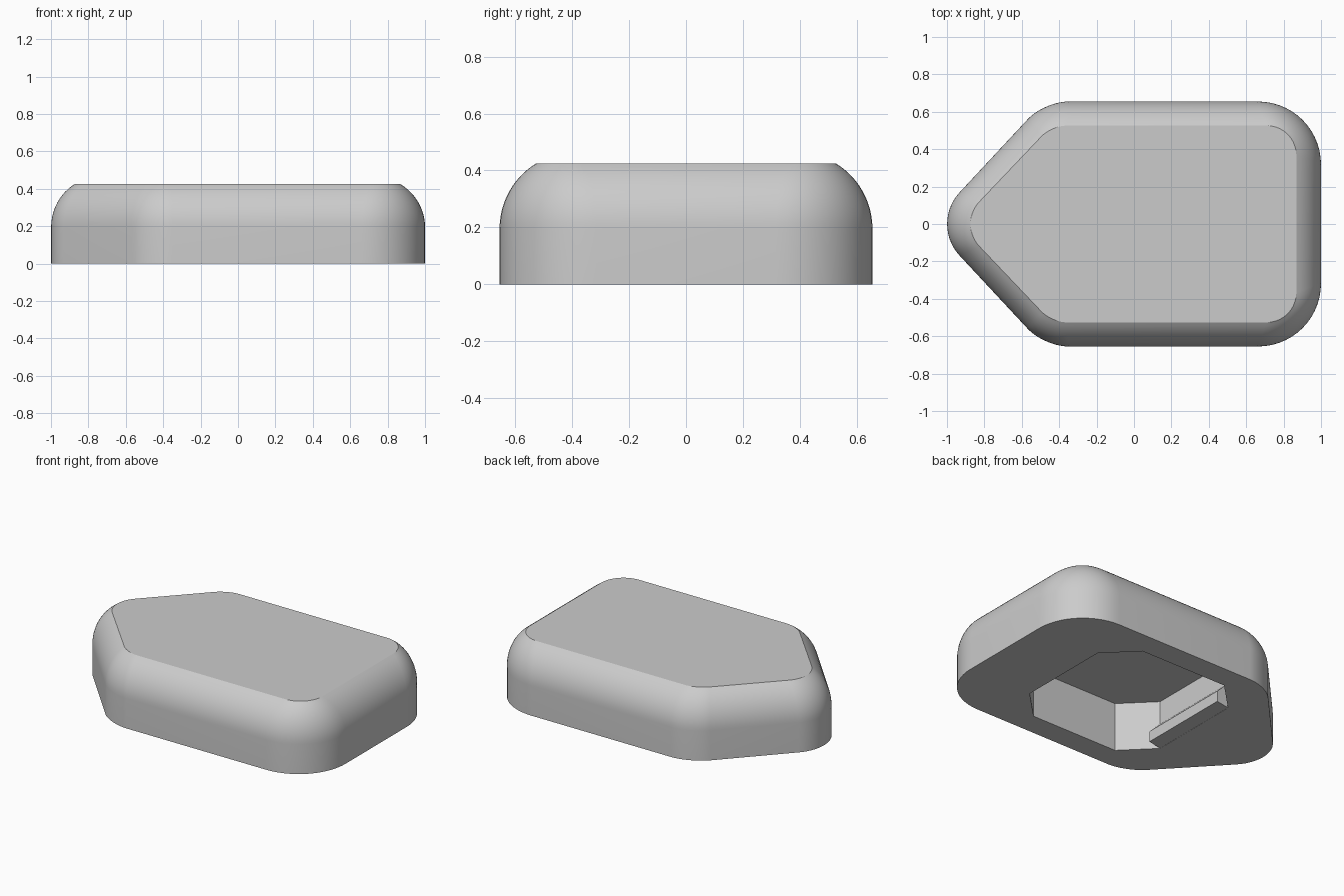
import bpy, bmesh, math
from mathutils import Vector

if "Cube" in bpy.data.objects:
    bpy.data.objects.remove(bpy.data.objects["Cube"])

grey = bpy.data.materials.new("light grey")
grey.diffuse_color = (0.6, 0.6, 0.6, 1)
grey.use_nodes = True
grey.node_tree.nodes["Principled BSDF"].inputs["Base Color"].default_value = grey.diffuse_color


def lerp(a, b, t):
    return a + (b - a) * t


def make_object(name, bm):
    bmesh.ops.recalc_face_normals(bm, faces=bm.faces[:])
    mesh = bpy.data.meshes.new(name)
    bm.to_mesh(mesh)
    bm.free()
    obj = bpy.data.objects.new(name, mesh)
    bpy.context.collection.objects.link(obj)
    mesh.materials.append(grey)
    return obj


def loft(name, rings):
    """Skin a stack of equal-length rings and cap both ends."""
    bm = bmesh.new()
    rows = [[bm.verts.new(p) for p in ring] for ring in rings]
    n = len(rows[0])
    for a, b in zip(rows, rows[1:]):
        for i in range(n):
            j = (i + 1) % n
            bm.faces.new((a[i], a[j], b[j], b[i]))
    bm.faces.new(rows[0][::-1])
    bm.faces.new(rows[-1])
    return make_object(name, bm)


def outline(t, z, steps=14):
    """Rounded five-sided outline; t goes from outer wall (0) to top face (1)."""
    tip, tip_r = lerp(-1.09, -0.94, t), lerp(0.23, 0.165, t)
    sx, sy, side_r = lerp(-0.48, -0.44, t), lerp(0.655, 0.526, t), lerp(0.13, 0.08, t)
    bx, back_r = lerp(1.0, 0.868, t), lerp(0.34, 0.16, t)
    corners = [(tip, 0, tip_r), (sx, -sy, side_r), (bx, -sy, back_r),
               (bx, sy, back_r), (sx, sy, side_r)]
    pts = []
    for i, (x, y, r) in enumerate(corners):
        v = Vector((x, y, z))
        ends = []
        for k in (i - 1, (i + 1) % 5):
            d = Vector((corners[k][0], corners[k][1], z)) - v
            ends.append(v + d.normalized() * r)
        a, b = ends
        ha, hb = a.lerp(v, 0.56), b.lerp(v, 0.56)
        for s in range(steps + 1):
            u = s / steps
            w = 1 - u
            pts.append(a * w**3 + ha * 3 * w * w * u + hb * 3 * w * u * u + b * u**3)
    return pts


# body: vertical wall, then a rounded shoulder up to the flat top
wall_z, top_z, sweep, arcs = 0.195, 0.425, math.radians(59), 12
rings = [outline(0, 0)]
for i in range(arcs + 1):
    a = sweep * i / arcs
    rings.append(outline((1 - math.cos(a)) / (1 - math.cos(sweep)),
                         wall_z + (top_z - wall_z) * math.sin(a) / math.sin(sweep)))
body = loft("body", rings)

# pocket: square recess with chamfered corners in the underside
x0, x1, hy, c = -0.465, 0.545, 0.503, 0.19
octagon = [(x0 + c, -hy), (x1 - c, -hy), (x1, -hy + c), (x1, hy - c),
           (x1 - c, hy), (x0 + c, hy), (x0, hy - c), (x0, -hy + c)]
cutter = loft("pocket_cutter", [[(x, y, z) for x, y in octagon] for z in (-0.1, 0.32)])
cutter.hide_render = True
mod = body.modifiers.new("pocket", 'BOOLEAN')
mod.operation = 'DIFFERENCE'
mod.solver = 'EXACT'
mod.object = cutter
bpy.context.view_layer.objects.active = body
body.select_set(True)
bpy.ops.object.modifier_apply(modifier=mod.name)
bpy.data.objects.remove(cutter)
bpy.ops.object.select_all(action='DESELECT')
body.select_set(True)
bpy.ops.object.shade_smooth_by_angle(angle=math.radians(24))

# retaining rib along the pocket wall nearest the pointed end
profile = [(-0.01, 0.001), (0, 0.001), (0.083, 0.015), (0.083, 0.085), (0, 0.165), (-0.01, 0.165)]
loft("pocket_rib", [[(x0 + x, y, z) for x, z in profile] for y in (-hy + c, hy - c)])
